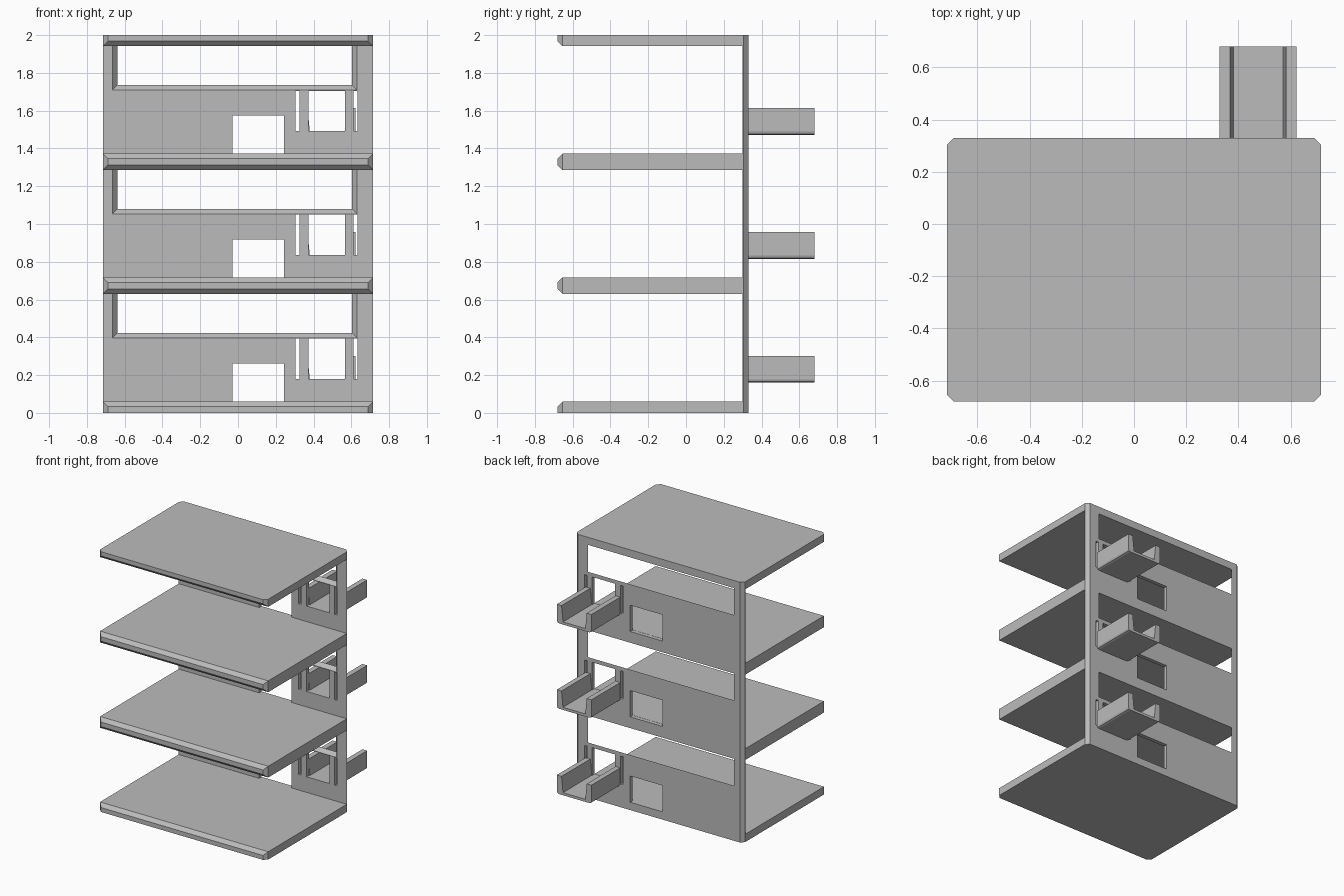
import bpy, bmesh, math

cube = bpy.data.objects.get("Cube")
if cube:
    bpy.data.objects.remove(cube, do_unlink=True)

HALF, FRONT, WALL_Y, BACK = 0.715, -0.68, 0.30, 0.33
BEVEL = 0.026
PITCH = 0.656

grey = bpy.data.materials.new("concrete_grey")
grey.use_nodes = True
grey.diffuse_color = (0.5, 0.5, 0.5, 1)
grey.node_tree.nodes["Principled BSDF"].inputs["Base Color"].default_value = (0.5, 0.5, 0.5, 1)


def add_object(name, bm):
    bmesh.ops.recalc_face_normals(bm, faces=bm.faces)
    mesh = bpy.data.meshes.new(name)
    bm.to_mesh(mesh)
    bm.free()
    mesh.materials.append(grey)
    obj = bpy.data.objects.new(name, mesh)
    bpy.context.scene.collection.objects.link(obj)
    return obj


def hull(bm, points):
    """Add a convex solid around the points."""
    verts = [bm.verts.new(p) for p in points]
    bmesh.ops.convex_hull(bm, input=verts)


def tidy(bm):
    bmesh.ops.dissolve_limit(bm, angle_limit=math.radians(1), verts=bm.verts, edges=bm.edges)


def prism(bm, outline, place, start, end):
    """Extrude a 2D outline between two depths."""
    a = [bm.verts.new(place(u, v, start)) for u, v in outline]
    b = [bm.verts.new(place(u, v, end)) for u, v in outline]
    bm.faces.new(a)
    bm.faces.new(b[::-1])
    for i in range(len(a)):
        j = (i + 1) % len(a)
        bm.faces.new((a[j], a[i], b[i], b[j]))


def block(bm, x0, x1, z0, z1):
    """Cutter block passing right through the wall."""
    hull(bm, [(x, y, z) for x in (x0, x1) for y in (WALL_Y - 0.1, BACK + 0.1) for z in (z0, z1)])


# Floor slabs: cut front corners, chamfered front edges facing each storey
slabs = [("ground_slab", 0, 0.06, 0, BEVEL),
         ("first_floor_slab", 0.63, 0.717, BEVEL, BEVEL),
         ("second_floor_slab", 1.286, 1.373, BEVEL, BEVEL),
         ("roof_slab", 1.942, 2, BEVEL, 0)]
for name, low, high, low_cut, high_cut in slabs:
    bm = bmesh.new()
    points = []
    for side in (-1, 1):
        for z, nose_z in ((low, low + low_cut), (high, high - high_cut)):
            points += [(side * HALF, WALL_Y, z), (side * HALF, FRONT + BEVEL, z),
                       (side * (HALF - BEVEL), FRONT + BEVEL, z),
                       (side * (HALF - BEVEL), FRONT, nose_z)]
    hull(bm, points)
    tidy(bm)
    add_object(name, bm)

# Back wall with chamfered rear corners
bm = bmesh.new()
outline = [(-HALF, WALL_Y), (HALF, WALL_Y), (HALF, BACK - BEVEL),
           (HALF - BEVEL, BACK), (BEVEL - HALF, BACK), (-HALF, BACK - BEVEL)]
prism(bm, outline, lambda x, y, z: (x, y, z), 0, 2)
wall = add_object("back_wall", bm)

# Openings on each storey
bm = bmesh.new()
for level in range(3):
    base = level * PITCH
    # wide splayed window below the slab
    points = []
    for y, step in ((WALL_Y - 0.03, -BEVEL), (BACK + 0.03, 2 * BEVEL)):
        for x in (-0.665 + step, 0.63 - step):
            points += [(x, y, base + 0.397 + step), (x, y, base + 0.63)]
    hull(bm, points)
    # low hatch on the floor
    block(bm, -0.03, 0.243, base + 0.06, base + 0.262)
    # balcony doorway and its side slots
    for x0, x1 in ((0.305, 0.325), (0.373, 0.567), (0.612, 0.632)):
        block(bm, x0, x1, base + 0.18, base + 0.393)
tidy(bm)
cutter = add_object("opening_cutter", bm)
cutter.hide_render = True

cut = wall.modifiers.new("openings", "BOOLEAN")
cut.operation = "DIFFERENCE"
cut.solver = "EXACT"
cut.object = cutter
bpy.context.view_layer.objects.active = wall
bpy.ops.object.modifier_apply(modifier=cut.name)
bpy.data.objects.remove(cutter, do_unlink=True)

# Balconies: open U-shaped troughs with rounded lower edges
CENTRE, WIDTH, FLOOR = 0.475, 0.147, 0.18
right_half = [(WIDTH - 0.018, 0.16), (WIDTH - 0.005, 0.165), (WIDTH, 0.178),
              (WIDTH, 0.302), (0.107, 0.302), (0.095, FLOOR)]
profile = right_half + [(-x, z) for x, z in reversed(right_half)]
for level, label in enumerate(("lower", "middle", "upper")):
    bm = bmesh.new()
    prism(bm, profile, lambda x, z, y: (CENTRE + x, y, z + level * PITCH), BACK, -FRONT)
    add_object(label + "_balcony", bm)
